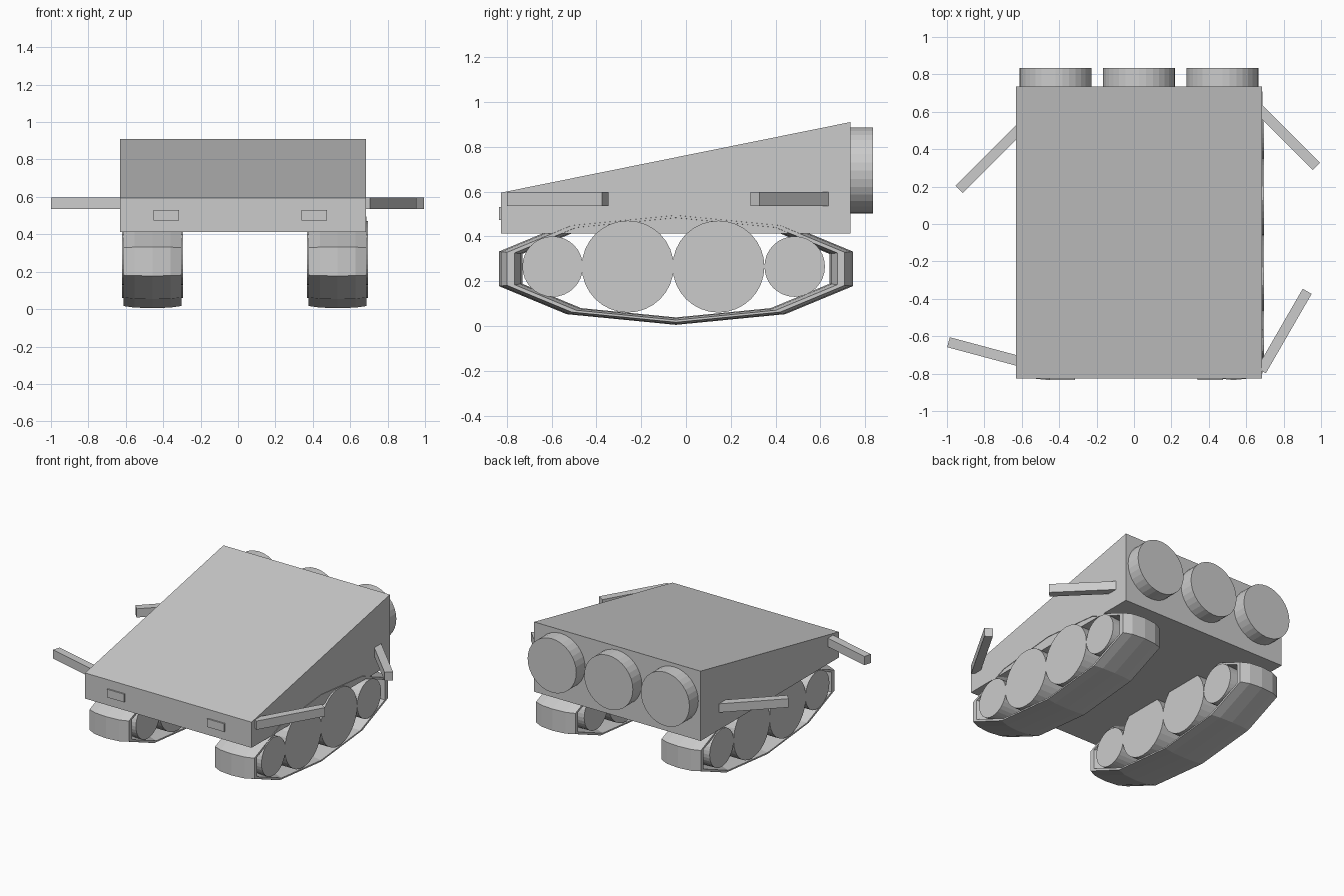
import bpy
import bmesh
from math import radians, pi
from mathutils import Matrix, Vector

cube = bpy.data.objects.get("Cube")
if cube:
    bpy.data.objects.remove(cube, do_unlink=True)

GREY = (0.6, 0.6, 0.6, 1)
grey = bpy.data.materials.new("plain grey")
grey.use_nodes = True
grey.diffuse_color = GREY
grey.node_tree.nodes["Principled BSDF"].inputs["Base Color"].default_value = GREY


def add_object(name, bm):
    bmesh.ops.recalc_face_normals(bm, faces=bm.faces)
    mesh = bpy.data.meshes.new(name)
    bm.to_mesh(mesh)
    bm.free()
    mesh.materials.append(grey)
    obj = bpy.data.objects.new(name, mesh)
    bpy.context.collection.objects.link(obj)
    return obj


def box(name, center, size, turn=0):
    bm = bmesh.new()
    bmesh.ops.create_cube(bm, size=1, matrix=Matrix.Diagonal((*size, 1)))
    obj = add_object(name, bm)
    obj.location = center
    obj.rotation_euler.z = radians(turn)
    return obj


def disc(name, center, radius, depth, axis):
    bm = bmesh.new()
    turn = Matrix.Rotation(pi / 2, 4, 'Y' if axis == 'X' else 'X')
    bmesh.ops.create_cone(bm, cap_ends=True, segments=32, radius1=radius,
                          radius2=radius, depth=depth, matrix=turn)
    obj = add_object(name, bm)
    obj.location = center
    return obj


def track(name, x):
    # stretched ten-sided ring with a crowned cross-section
    bpy.ops.mesh.primitive_torus_add(major_segments=10, minor_segments=10,
                                     major_radius=0.9335, minor_radius=0.0665)
    obj = bpy.context.object
    obj.name = obj.data.name = name
    stand_up = Matrix.Rotation(pi / 2, 4, 'Y') @ Matrix.Rotation(0, 4, 'Z')
    stretch = Matrix.Diagonal((0.163 / 0.0665, 0.83, 0.25, 1))
    obj.data.transform(stretch @ stand_up @ Matrix.Rotation(0, 4, 'X'))
    obj.location = (x, -0.045, 0.255)
    obj.data.materials.clear()
    obj.data.materials.append(grey)


# wedge body, extruded across its width from a side profile
bm = bmesh.new()
profile = [(-0.825, 0.412), (0.735, 0.412), (0.735, 0.91), (-0.825, 0.595)]
side = bm.faces.new([bm.verts.new((-0.63, y, z)) for y, z in profile])
ends = bmesh.ops.extrude_face_region(bm, geom=[side])["geom"]
bmesh.ops.translate(bm, vec=Vector((1.315, 0, 0)),
                    verts=[v for v in ends if isinstance(v, bmesh.types.BMVert)])
add_object("body", bm)

# tracks with four wheels each
for label, x in (("right", -0.458), ("left", 0.533)):
    track(label + "_track", x)
    for i, (y, r) in enumerate([(-0.595, 0.135), (-0.26, 0.205),
                                (0.145, 0.205), (0.485, 0.135)]):
        disc(f"{label}_wheel_{i + 1}", (x, y, 0.265), r, 0.326, 'X')

# rear thrusters
for i in range(3):
    disc(f"rear_thruster_{i + 1}", (-0.42 + 0.447 * i, 0.735, 0.693), 0.192, 0.2, 'Y')

# front lamps
for label, x in (("right", -0.383), ("left", 0.408)):
    box(label + "_front_lamp", (x, -0.82, 0.502), (0.135, 0.03, 0.058))

# arms, each running inward from its outer tip at the given angle
LENGTH = 0.49
for name, tip_x, tip_y, angle in [("front_left_arm", 0.926, -0.36, 240),
                                  ("rear_left_arm", 0.975, 0.308, 135),
                                  ("front_right_arm", -0.992, -0.632, -15),
                                  ("rear_right_arm", -0.935, 0.185, 45)]:
    inward = Matrix.Rotation(radians(angle), 3, 'Z') @ Vector((LENGTH / 2, 0, 0))
    box(name, Vector((tip_x, tip_y, 0.567)) + inward, (LENGTH, 0.055, 0.062), angle)
